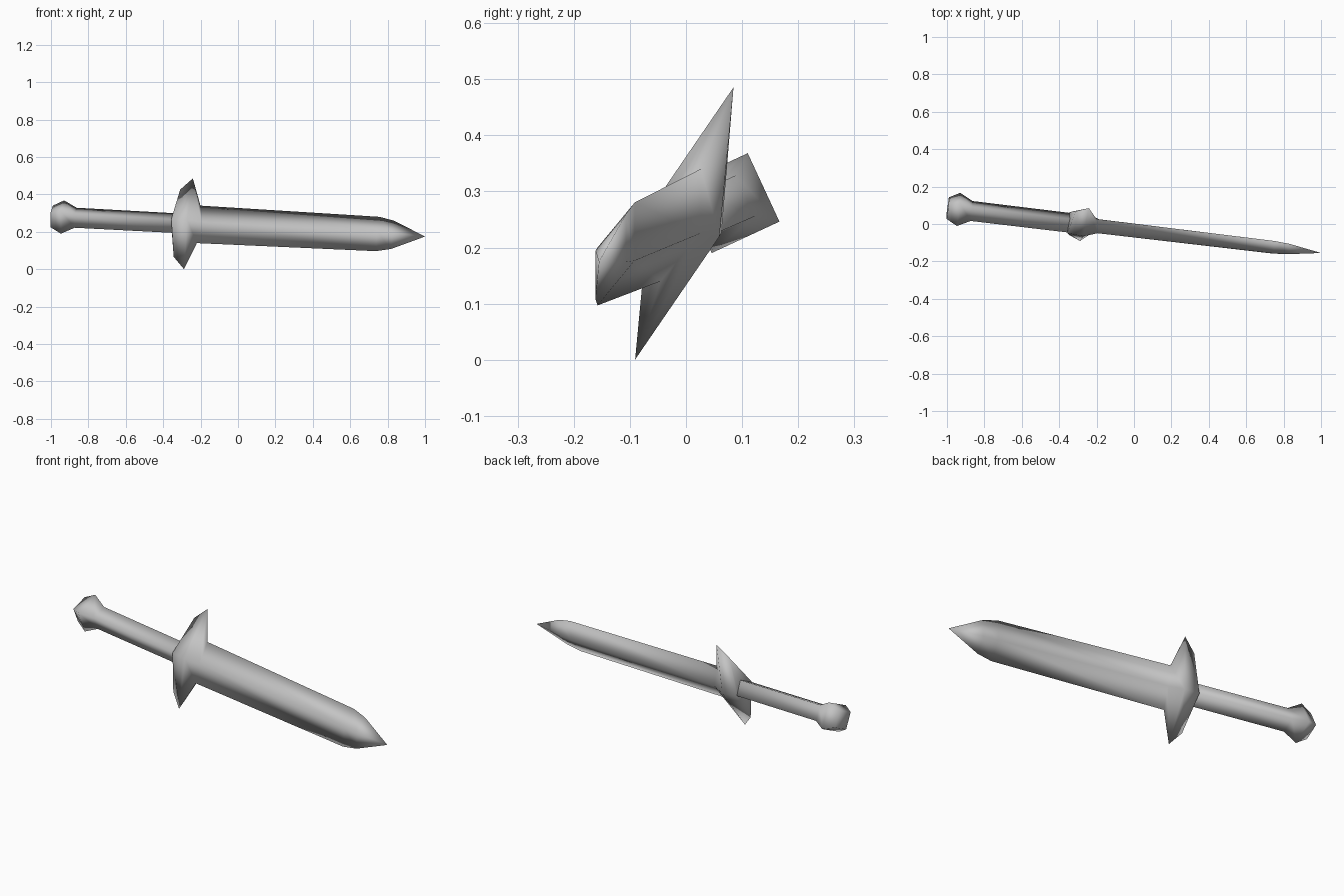
import bpy, bmesh
from mathutils import Vector, Matrix

cube = bpy.data.objects.get("Cube")
if cube:
    bpy.data.objects.remove(cube, do_unlink=True)

steel = bpy.data.materials.new("grey_steel")
steel.use_nodes = True
steel.diffuse_color = (0.55, 0.55, 0.55, 1)
steel.node_tree.nodes["Principled BSDF"].inputs["Base Color"].default_value = (0.55, 0.55, 0.55, 1)

# The sword lies tilted: length runs hilt to tip, width runs along the guard
length = Vector((1.265, -0.152, -0.068)).normalized()
width = Vector((0.05, 0.175, 0.485))
width = (width - length * width.dot(length)).normalized()
thick = length.cross(width)
frame = Matrix((length, width, thick)).transposed().to_4x4()
frame.translation = (-0.265, -0.003, 0.243)


def loft(name, rings, tip=None):
    """Join four-sided rings; each ring is (edge_pos, half_width, ridge_pos, half_thickness)."""
    bm = bmesh.new()
    loops = []
    for sw, w, st, t in rings:
        points = [(sw, w, 0), (st, 0, t), (sw, -w, 0), (st, 0, -t)]
        loops.append([bm.verts.new(frame @ Vector(p)) for p in points])
    for a, b in zip(loops, loops[1:]):
        for i in range(4):
            j = (i + 1) % 4
            bm.faces.new((a[i], a[j], b[j], b[i]))
    bm.faces.new(loops[0])
    if tip is None:
        bm.faces.new(loops[-1])
    else:
        point = bm.verts.new(frame @ Vector((tip, 0, 0)))
        for i in range(4):
            bm.faces.new((loops[-1][i], loops[-1][(i + 1) % 4], point))
    bmesh.ops.recalc_face_normals(bm, faces=bm.faces)
    for face in bm.faces:
        face.smooth = True
    mesh = bpy.data.meshes.new(name)
    bm.to_mesh(mesh)
    bm.free()
    mesh.materials.append(steel)
    obj = bpy.data.objects.new(name, mesh)
    bpy.context.collection.objects.link(obj)
    return obj


# Pommel flaring out of a square grip
loft("grip_and_pommel", [
    (-0.737, 0.062, -0.737, 0.062),
    (-0.679, 0.095, -0.679, 0.095),
    (-0.608, 0.057, -0.608, 0.057),
    (-0.08, 0.056, -0.08, 0.056),
])

# Crossguard flowing into the diamond-section blade
loft("guard_and_blade", [
    (-0.085, 0.05, -0.087, 0.045),
    (-0.062, 0.192, -0.087, 0.06),
    (0.0, 0.259, 0.0, 0.067),
    (0.055, 0.107, 0.075, 0.04),
    (1.02, 0.098, 1.02, 0.035),
    (1.10, 0.081, 1.10, 0.029),
], tip=1.276)
